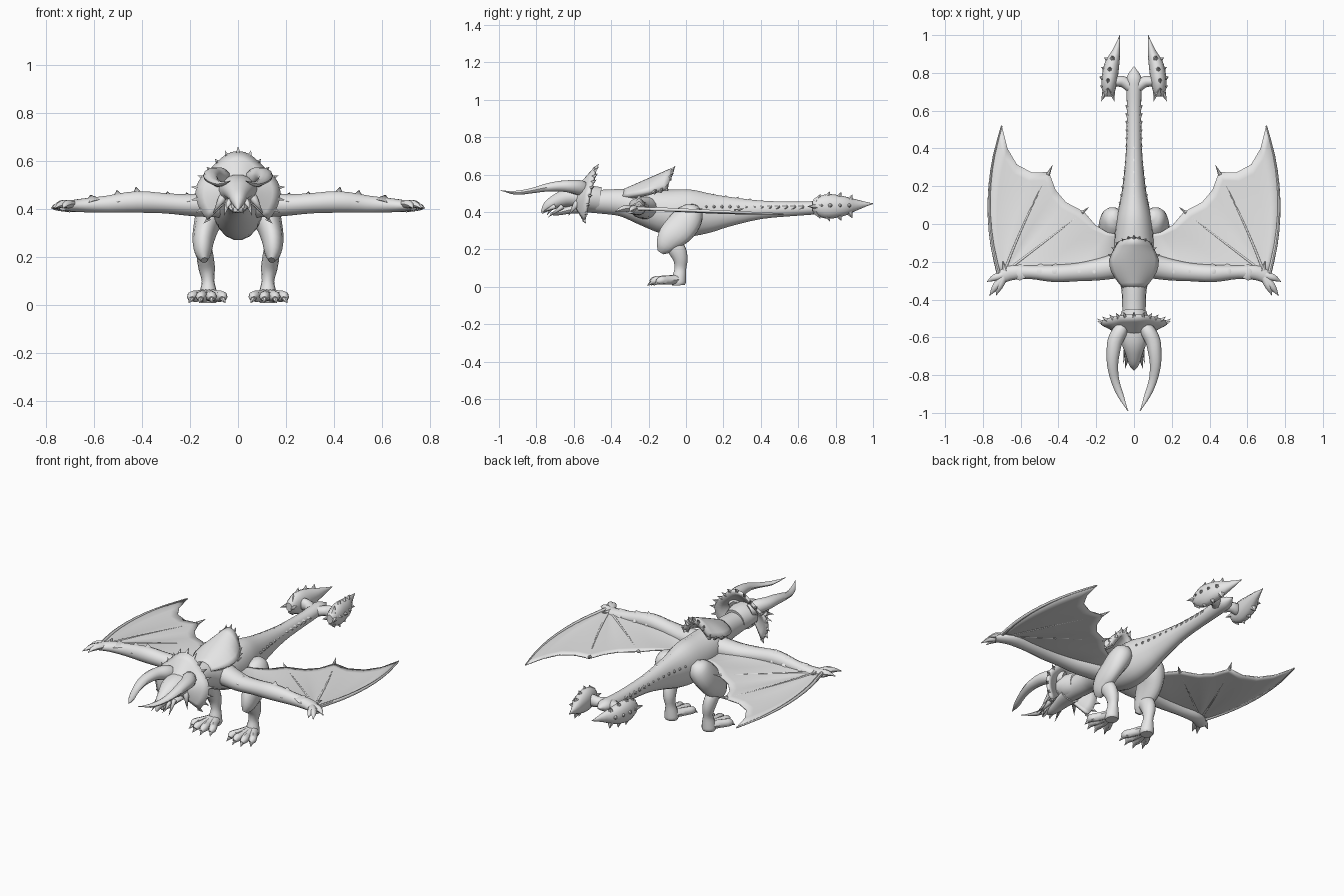
import bpy, bmesh, math
from mathutils import Vector

if "Cube" in bpy.data.objects:
    bpy.data.objects.remove(bpy.data.objects["Cube"])

grey = bpy.data.materials.new("pale_grey")
grey.diffuse_color = (0.8, 0.8, 0.8, 1)
grey.use_nodes = True
grey.node_tree.nodes["Principled BSDF"].inputs["Base Color"].default_value = grey.diffuse_color


def finish(name, bm, mirror=False, solid=0, angle=45):
    bmesh.ops.recalc_face_normals(bm, faces=bm.faces)
    me = bpy.data.meshes.new(name)
    bm.to_mesh(me)
    bm.free()
    ob = bpy.data.objects.new(name, me)
    bpy.context.collection.objects.link(ob)
    me.materials.append(grey)
    if solid:
        m = ob.modifiers.new("thickness", 'SOLIDIFY')
        m.thickness, m.offset = solid, 0
    if mirror:
        ob.modifiers.new("mirror", 'MIRROR').use_mirror_merge = False
    bpy.ops.object.select_all(action='DESELECT')
    ob.select_set(True)
    bpy.context.view_layer.objects.active = ob
    bpy.ops.object.shade_smooth_by_angle(angle=math.radians(angle))
    return ob


def smooth_path(pts, steps):
    out = []
    for i in range(len(pts) - 1):
        p = [pts[max(i - 1, 0)], pts[i], pts[i + 1], pts[min(i + 2, len(pts) - 1)]]
        for s in range(steps):
            t = s / steps
            out.append([0.5 * (2 * b + (c - a) * t + (2 * a - 5 * b + 4 * c - d) * t * t
                        + (3 * b - a - 3 * c + d) * t ** 3) for a, b, c, d in zip(*p)])
    return out + [list(pts[-1])]


def loft(bm, pts, hint=(0, 0, 1), sides=14, steps=3):
    """Elliptical tube through points (x, y, z, half width, half height)."""
    path = smooth_path(pts, steps)
    pos = [Vector(p[:3]) for p in path]
    rings = []
    for i, p in enumerate(path):
        t = (pos[min(i + 1, len(pos) - 1)] - pos[max(i - 1, 0)]).normalized()
        side = t.cross(Vector(hint)).normalized()
        up = side.cross(t)
        a, b = max(p[3], .002), max(p[4], .002)
        rings.append([bm.verts.new(pos[i] + side * a * math.cos(k * math.tau / sides)
                                   + up * b * math.sin(k * math.tau / sides)) for k in range(sides)])
    for r, q in zip(rings, rings[1:]):
        for k in range(sides):
            bm.faces.new((r[k], r[(k + 1) % sides], q[(k + 1) % sides], q[k]))
    bm.faces.new(rings[0])
    bm.faces.new(rings[-1])


def spike(bm, base, tip, r, sides=6):
    base, tip = Vector(base), Vector(tip)
    d = (tip - base).normalized()
    s = d.orthogonal().normalized()
    u = d.cross(s)
    ring = [bm.verts.new(base + (s * math.cos(k * math.tau / sides) + u * math.sin(k * math.tau / sides)) * r)
            for k in range(sides)]
    top = bm.verts.new(tip)
    for k in range(sides):
        bm.faces.new((ring[k], ring[(k + 1) % sides], top))
    bm.faces.new(ring)


def grid(bm, f, nu, nv):
    g = [[bm.verts.new(f(i, j)) for j in range(nv + 1)] for i in range(nu + 1)]
    for i in range(nu):
        for j in range(nv):
            bm.faces.new((g[i][j], g[i + 1][j], g[i + 1][j + 1], g[i][j + 1]))


def tube(name, pts, mirror=False, **kw):
    bm = bmesh.new()
    loft(bm, pts, **kw)
    return finish(name, bm, mirror)


# Neck, torso and tail
tube("body_and_tail", [(0, -.56, .46, .06, .06), (0, -.45, .455, .062, .065), (0, -.34, .45, .068, .075),
     (0, -.22, .425, .1, .1), (0, -.1, .4, .105, .122), (0, .02, .395, .095, .127), (0, .12, .395, .075, .108),
     (0, .22, .402, .058, .083), (0, .4, .412, .042, .05), (0, .6, .418, .038, .038), (0, .72, .425, .04, .036),
     (0, .78, .43, .038, .03), (0, .835, .435, 0, 0)], sides=18)

# Head, jaw, teeth and cheek tusks
tube("head", [(0, -.46, .465, .065, .07), (0, -.54, .475, .085, .07), (0, -.62, .48, .07, .055),
     (0, -.69, .458, .045, .04), (0, -.74, .43, .028, .028), (0, -.772, .395, .004, .006)])
tube("lower_jaw", [(0, -.54, .425, .06, .035), (0, -.62, .412, .045, .022), (0, -.69, .395, .03, .014),
     (0, -.725, .39, .005, .005)])
bm = bmesh.new()
for base, tip, r in [((.035, -.7, .43), (.048, -.77, .4), .014), ((.04, -.66, .43), (.058, -.74, .37), .014),
                     ((.02, -.72, .42), (.022, -.745, .38), .009), ((.06, -.58, .45), (.105, -.63, .38), .02)]:
    spike(bm, base, tip, r, 8)
finish("teeth_and_tusks", bm, True)

# Forward sweeping horns
tube("horn", [(.05, -.53, .515, .03, .035), (.075, -.57, .53, .04, .042), (.1, -.62, .537, .04, .035),
     (.11, -.68, .538, .035, .029), (.113, -.75, .53, .029, .022), (.1, -.83, .513, .022, .014),
     (.07, -.91, .503, .016, .011), (.032, -.99, .515, 0, 0)], True, sides=10)


# Spiked neck frill: narrow crown, wide cheeks and pointed lower lobes
def frill(th, r):
    s = math.sin(th)
    edge = .165 - (.024 * math.sin(2 * th) ** 2 if s > 0 else 0)
    rad = .04 + (edge - .04) * r
    return Vector((rad * 1.05 * math.cos(th), -.595 + .075 * r + .035 * r * s, .47 + rad * s))


A0, A1 = math.radians(-44), math.radians(224)
bm = bmesh.new()
grid(bm, lambda i, j: frill(A0 + (A1 - A0) * i / 32, j / 4), 32, 4)
finish("frill", bm, solid=.016)
bm = bmesh.new()
for k in range(17):
    th = A0 + (A1 - A0) * k / 16
    spike(bm, frill(th, .96), frill(th, 1.2), .012, 4)
finish("frill_spikes", bm)


# Raised back shield with a spiked rear rim
def shield(u, v):
    w = .045 + .075 * math.sin(min(v / .55, 1) * math.pi / 2) - .045 * max(0, v - .65) / .35
    return Vector((w * u, -.335 + .262 * v - .03 * v * u * u, .505 + .115 * v - (.03 + .07 * v) * u * u))


bm = bmesh.new()
grid(bm, lambda i, j: shield(i / 6 - 1, j / 8), 12, 8)
finish("back_shield", bm, solid=.032)
bm = bmesh.new()
for k in range(7):
    u = k / 3 - 1
    b = shield(u, .98)
    spike(bm, b, b + Vector((.02 * u, .022 - .012 * abs(u), .03)), .014)
for s in (-1, 1):
    for v in (.7, .85):
        b = shield(s, v)
        spike(bm, b, b + Vector((.026 * s, .015, .015)), .014)
finish("shield_spikes", bm)

# Low side scales and spine ridges along the tail
bm = bmesh.new()
for k in range(13):
    y = .1 + .043 * k
    w = .036 + .04 * max(0, (.36 - y) / .28) ** 1.2
    for s in (-1, 1):
        spike(bm, (s * w * .7, y, .425), (s * (w + .01), y + .014, .43), .022)
for k in range(8):
    y = .0 + .065 * k
    spike(bm, (0, y, .5 - .11 * y - .025), (0, y + .02, .516 - .13 * y), .03, 8)
finish("tail_scales", bm)

# Forked tail end with two wide, spiked blades
tube("tail_fork", [(0, .71, .425, .03, .03), (.05, .75, .43, .03, .028), (.085, .755, .43, .028, .035),
     (.12, .75, .43, .02, .03)], True, sides=10)
tube("tail_blade", [(.135, .675, .43, .02, .025), (.134, .705, .43, .034, .05), (.13, .76, .43, .042, .066),
     (.118, .84, .432, .04, .054), (.095, .91, .438, .023, .03), (.075, 1.0, .445, 0, 0)], True, sides=12)
bm = bmesh.new()
for y, x, h in ((.7, .135, .045), (.75, .135, .06), (.81, .126, .056), (.87, .112, .042)):
    for s in (-1, 1):
        spike(bm, (x, y, .43 + s * h * .6), (x + .004, y + .02, .43 + s * (h + .022)), .024)
for y, x in ((.71, .14), (.76, .145), (.81, .135), (.86, .12)):
    spike(bm, (x, y, .435), (x + .04, y + .022, .435), .028)
for x in (.118, .15):
    spike(bm, (x, .705, .43), (x + (x - .13) * 1.2, .648, .43), .019)
finish("blade_spikes", bm, True)

# Wing arm, bony bumps, fingers and claws
tube("wing_arm", [(.04, -.21, .425, .07, .065), (.18, -.24, .415, .058, .048), (.3, -.255, .422, .048, .043),
     (.42, -.262, .428, .046, .046), (.55, -.255, .418, .036, .036), (.66, -.26, .413, .04, .028),
     (.73, -.3, .41, .03, .018)], True)
bm = bmesh.new()
for x, z in ((.21, .468), (.29, .472), (.42, .492), (.5, .478), (.61, .458)):
    spike(bm, (x - .005, -.255, .425), (x + .005, -.25, z), .045, 8)
finish("arm_bumps", bm, True, angle=60)
bm = bmesh.new()
for a, b, c in [((.69, -.28), (.735, -.335), (.765, -.38)), ((.69, -.28), (.715, -.335), (.73, -.378)),
                ((.69, -.27), (.74, -.285), (.778, -.305))]:
    loft(bm, [(*a, .418, .022, .018), (*b, .418, .018, .016), (*c, .402, 0, 0)], sides=8)
spike(bm, (.68, -.25, .42), (.695, -.195, .43), .018)
finish("wing_claws", bm, True)

# Wing membrane: rays from the arm to a scalloped trailing edge
TRAIL = [(.70, .52), (.67, .4), (.62, .315), (.54, .272), (.45, .275), (.415, .18), (.36, .115), (.265, .065),
         (.205, -.005), (.14, -.045), (.06, -.06)]
LEAD = [(.715, -.27)] + [(.69, -.26)] * 7 + [(.5, -.25), (.28, -.24), (.06, -.2)]
BOW = [.12, .09, .06, .04, .02, .01, 0, 0, 0, 0, 0]
STRUTS = (0, 4, 7)


def ray(i, t):
    (x0, y0), (x1, y1) = LEAD[i], TRAIL[i]
    sag = 0 if i in STRUTS else .01
    return Vector((x0 + (x1 - x0) * t + 2 * BOW[i] * t * (1 - t), y0 + (y1 - y0) * t,
                   .42 - .03 * t * (y1 + .1) / .6 - sag * math.sin(math.pi * t * .8)))


bm = bmesh.new()
grid(bm, lambda i, j: ray(i, .001 + .999 * j / 12), 10, 12)
finish("wing_membrane", bm, True, solid=.006, angle=60)
bm = bmesh.new()
for i in STRUTS:
    r = .011 if i == 0 else .007
    loft(bm, [(*ray(i, t), r * (1 - .6 * t), r * (1 - .6 * t)) for t in (0, .2, .4, .6, .8, 1)], sides=8, steps=2)
spike(bm, (.455, .262, .405), (.43, .315, .42), .011)
spike(bm, (.275, .06, .41), (.235, .092, .42), .01)
finish("wing_fingers", bm, True)

# Hind legs
tube("thigh", [(.085, .045, .43, .02, .025), (.1, .035, .405, .055, .06), (.118, .01, .365, .06, .08),
     (.135, -.03, .315, .052, .085), (.145, -.08, .265, .045, .075), (.145, -.115, .215, .034, .05),
     (.14, -.135, .185, .014, .02)], True, hint=(0, 1, 0))
tube("shin", [(.14, -.09, .24, .03, .04), (.137, -.05, .2, .035, .048), (.13, -.03, .15, .034, .04),
     (.125, -.03, .1, .026, .032), (.124, -.035, .06, .034, .036), (.124, -.04, .025, .04, .04),
     (.124, -.04, .008, .034, .034)], True, hint=(0, 1, 0))
bm = bmesh.new()
for tx, ty in ((.065, -.165), (.11, -.185), (.155, -.18), (.192, -.15)):
    mx = .125 + (tx - .125) * .6
    loft(bm, [(.125, -.03, .04, .03, .026), (mx, ty * .62, .036, .024, .024), (tx, ty * .9, .034, .022, .022),
              (tx, ty - .005, .024, .012, .012)], sides=8)
    spike(bm, (tx, ty * .95, .03), (tx + (tx - .125) * .2, ty - .025, .006), .016)
finish("foot", bm, True)
